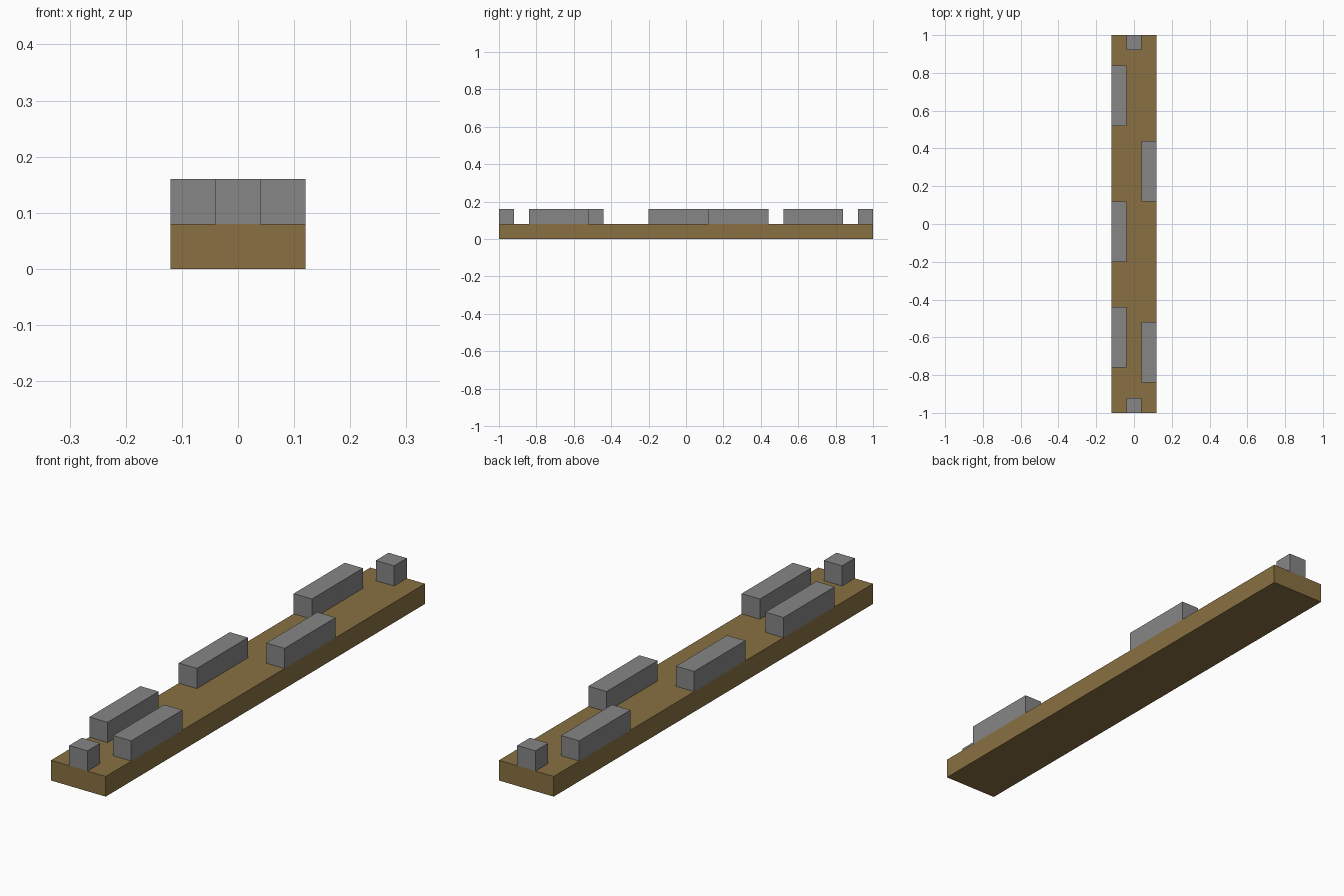
import bpy

cube = bpy.data.objects.get("Cube")
if cube:
    bpy.data.objects.remove(cube, do_unlink=True)


def make_material(name, rgb):
    mat = bpy.data.materials.new(name)
    mat.use_nodes = True
    color = (*rgb, 1.0)
    mat.diffuse_color = color
    mat.node_tree.nodes["Principled BSDF"].inputs["Base Color"].default_value = color
    return mat


def add_box(name, center, size, mat):
    bpy.ops.mesh.primitive_cube_add(size=1, location=center)
    obj = bpy.context.object
    obj.name = name
    obj.scale = size
    bpy.ops.object.transform_apply(location=False, rotation=False, scale=True)
    obj.data.materials.append(mat)
    return obj


wood = make_material("brown wood", (0.25, 0.165, 0.055))
stone = make_material("grey stone", (0.24, 0.24, 0.24))

UNIT = 0.08  # deck thickness, block width and block height
BLOCK_Z = 1.5 * UNIT

# Long flat deck
add_box("deck", (0, 0, UNIT / 2), (3 * UNIT, 2, UNIT), wood)

# Long blocks along both edges, staggered
edge_blocks = {
    "right_block": (-UNIT, (-0.6, -0.04, 0.68)),
    "left_block": (UNIT, (-0.68, 0.28)),
}
for name, (x, centers) in edge_blocks.items():
    for y in centers:
        add_box(name, (x, y, BLOCK_Z), (UNIT, 4 * UNIT, UNIT), stone)

# Small cube in the middle of each end
for name, side in (("front_end_block", -1), ("back_end_block", 1)):
    add_box(name, (0, side * (1 - UNIT / 2), BLOCK_Z), (UNIT, UNIT, UNIT), stone)
